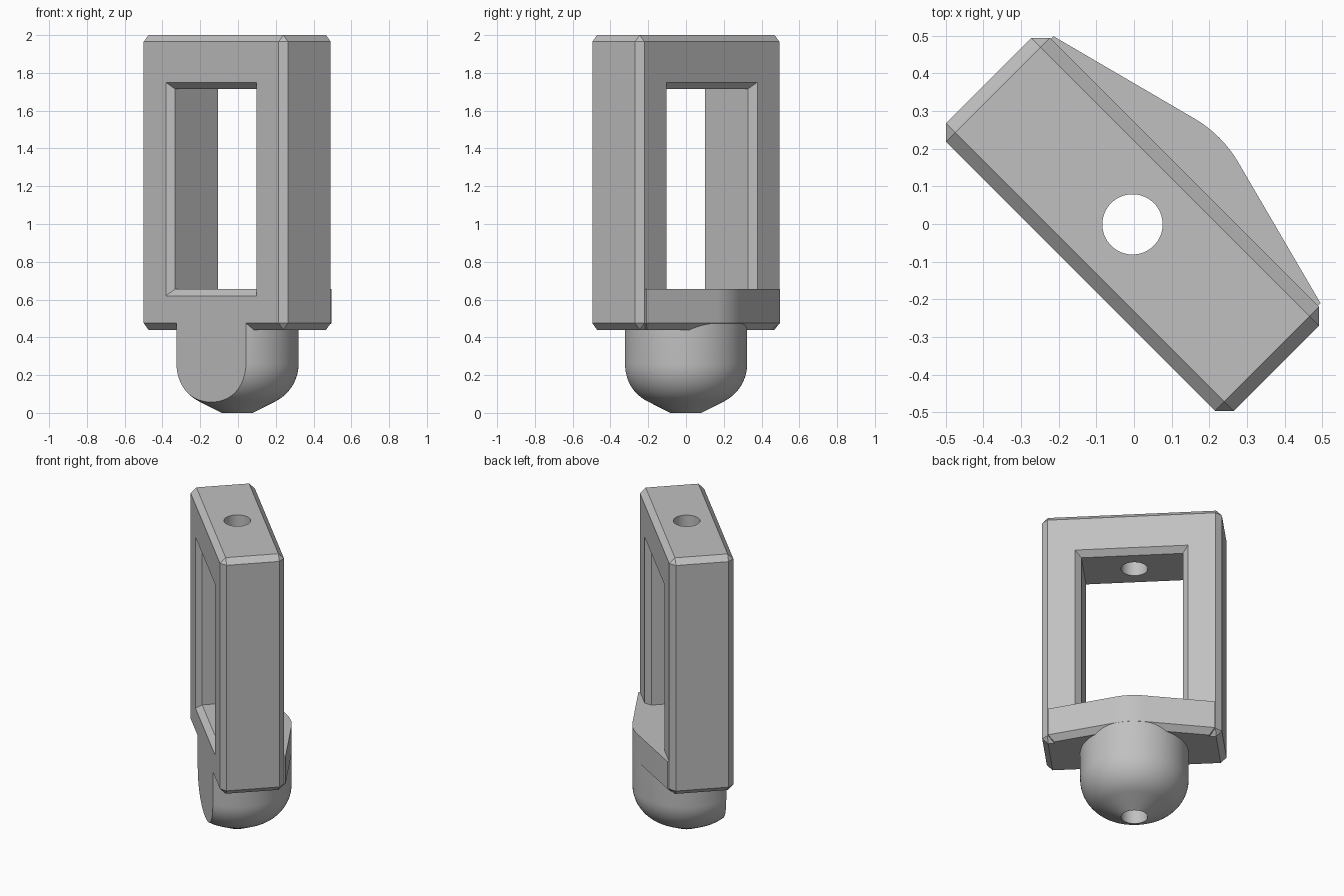
import bpy, bmesh
from math import sin, cos, pi, radians, atan2, acos, hypot
from mathutils import Vector

cube = bpy.data.objects.get("Cube")
if cube:
    bpy.data.objects.remove(cube, do_unlink=True)

CH = 0.035                      # chamfer size
HALF_L, HALF_T = 0.54, 0.195    # frame half length and half thickness
Z0, Z1 = 0.44, 2.0              # frame bottom and top
SHELF = 0.655                   # window sill height
R, HOLE = 0.325, 0.08           # shaft and bore radius

metal = bpy.data.materials.new("plain grey")
metal.use_nodes = True
GREY = (0.53, 0.53, 0.53, 1)
metal.diffuse_color = GREY
metal.node_tree.nodes["Principled BSDF"].inputs["Base Color"].default_value = GREY


def finish(name, bm):
    bmesh.ops.recalc_face_normals(bm, faces=bm.faces)
    mesh = bpy.data.meshes.new(name)
    bm.to_mesh(mesh)
    bm.free()
    mesh.materials.append(metal)
    ob = bpy.data.objects.new(name, mesh)
    bpy.context.collection.objects.link(ob)
    return ob


def loft(name, rings):
    """Join equal closed rings of points and cap both ends."""
    bm = bmesh.new()
    loops = [[bm.verts.new(p) for p in ring] for ring in rings]
    n = len(loops[0])
    for a, b in zip(loops, loops[1:]):
        for i in range(n):
            j = (i + 1) % n
            bm.faces.new((a[i], a[j], b[j], b[i]))
    bm.faces.new(loops[0])
    bm.faces.new(loops[-1])
    return finish(name, bm)


def circle(r, z, n=96):
    return [(r * cos(2 * pi * i / n), r * sin(2 * pi * i / n), z) for i in range(n)]


def boolean(target, tool, operation):
    mod = target.modifiers.new(operation.lower(), 'BOOLEAN')
    mod.operation, mod.object, mod.solver = operation, tool, 'EXACT'
    bpy.context.view_layer.objects.active = target
    bpy.ops.object.modifier_apply(modifier=mod.name)
    bpy.data.objects.remove(tool, do_unlink=True)


# Chamfered upright block
bm = bmesh.new()
bmesh.ops.create_cube(bm, size=1)
bmesh.ops.scale(bm, vec=(2 * HALF_L, 2 * HALF_T, Z1 - Z0), verts=bm.verts)
bmesh.ops.translate(bm, vec=(0, 0, (Z0 + Z1) / 2), verts=bm.verts)
bmesh.ops.bevel(bm, geom=bm.edges[:], offset=CH, segments=1, affect='EDGES')
frame = finish("slotted_frame", bm)

# Window with flared rims on both faces
def window_ring(y, grow):
    w, lo, hi = 0.305 + grow, SHELF - grow, 1.715 + grow
    return [(-w, y, lo), (w, y, lo), (w, y, hi), (-w, y, hi)]

out, inn = HALF_T + 0.05, HALF_T - CH
window = loft("window_cutter", [window_ring(-out, CH + 0.05), window_ring(-inn, 0),
                                window_ring(inn, 0), window_ring(out, CH + 0.05)])
boolean(frame, window, 'DIFFERENCE')

# Round-nosed shaft, cut flush with the front of the frame
arc_c, arc_r, arc_z = 0.102, R - 0.102, 0.26
profile = [(0.082, 0)]
for i in range(13):
    a = radians(-64 + 64 * i / 12)
    profile.append((arc_c + arc_r * cos(a), arc_z + arc_r * sin(a)))
profile.append((R, 0.5))
shaft = loft("round_shaft", [circle(r, z) for r, z in profile])
bm = bmesh.new()
bm.from_mesh(shaft.data)
cut = bmesh.ops.bisect_plane(bm, geom=bm.verts[:] + bm.edges[:] + bm.faces[:],
                             plane_co=(0, -HALF_T, 0), plane_no=(0, -1, 0), clear_outer=True)
rim = [e for e in cut["geom_cut"] if isinstance(e, bmesh.types.BMEdge)]
for v in {v for e in rim for v in e.verts}:
    v.co.y = -HALF_T
bmesh.ops.contextual_create(bm, geom=rim)
bmesh.ops.recalc_face_normals(bm, faces=bm.faces)
bm.to_mesh(shaft.data)
bm.free()

# Rear gusset: straight flanks tangent to the shaft, chamfered underneath
corner = Vector((0.501, 0.205))
r_g = R + 0.0005
tangent = atan2(corner.y, corner.x) + acos(r_g / corner.length)

def gusset_ring(inset, z):
    x, r = corner.x - inset, r_g - inset
    y = (r - x * cos(tangent)) / sin(tangent)
    ring = [(-x, y, z), (-x, 0, z), (x, 0, z), (x, y, z)]
    for i in range(17):
        a = tangent + (pi - 2 * tangent) * i / 16
        ring.append((r * cos(a), r * sin(a), z))
    return ring

gusset = loft("rear_gusset", [gusset_ring(CH, Z0), gusset_ring(0, Z0 + CH), gusset_ring(0, SHELF)])

# Join the parts and drill the bore through top bar and shaft
boolean(frame, shaft, 'UNION')
boolean(frame, gusset, 'UNION')
boolean(frame, loft("bore_cutter", [circle(HOLE, -0.1, 64), circle(HOLE, 2.1, 64)]), 'DIFFERENCE')

# Turn the frame to its diagonal stance
frame.rotation_euler.z = radians(-45)
frame.location = (-0.004, -0.001, 0)
bpy.ops.object.select_all(action='DESELECT')
frame.select_set(True)
bpy.context.view_layer.objects.active = frame
bpy.ops.object.shade_smooth_by_angle(angle=radians(25))
